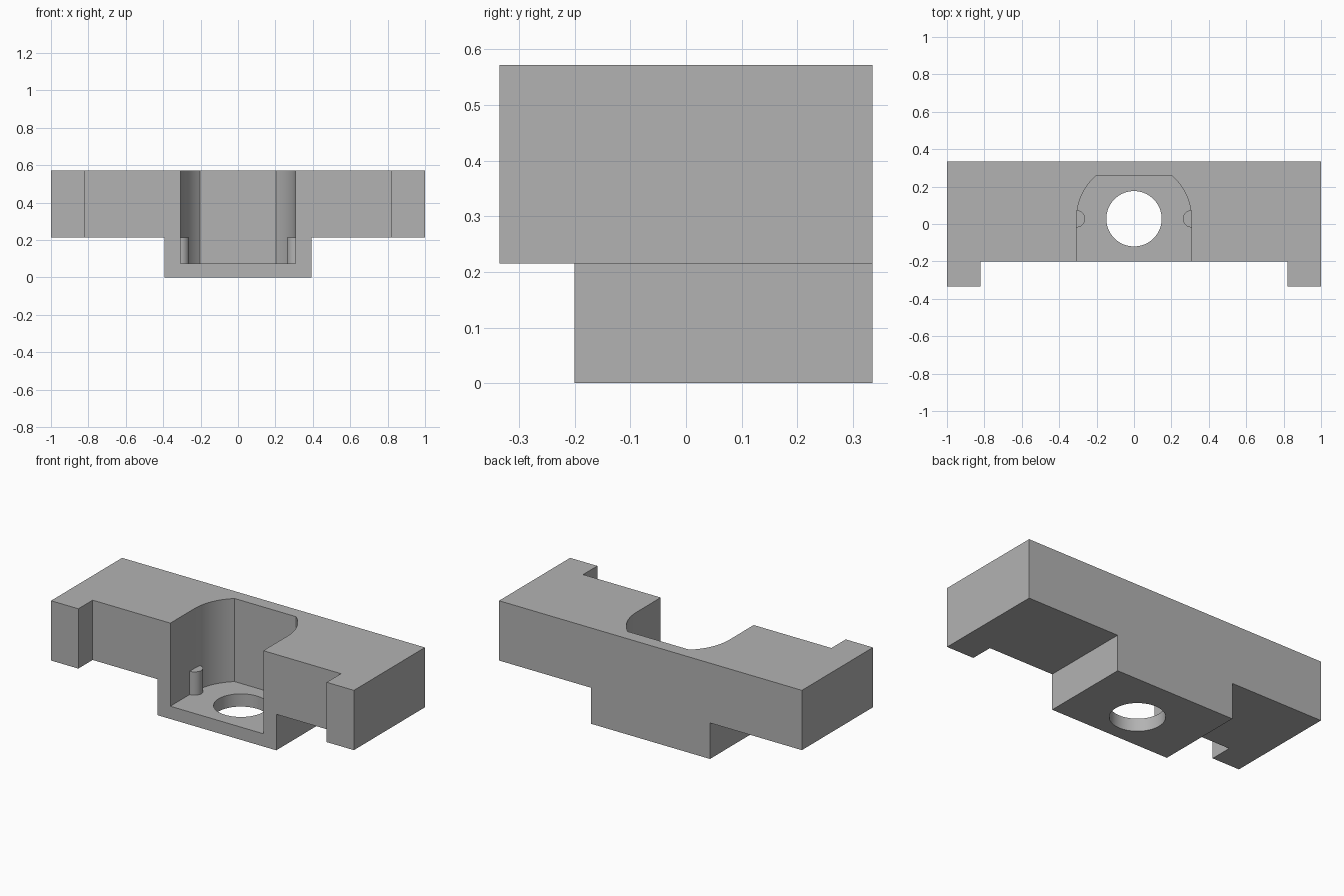
import bpy, bmesh
from math import sin, cos, pi, radians, asin
from mathutils import Matrix

cube = bpy.data.objects.get("Cube")
if cube:
    bpy.data.objects.remove(cube, do_unlink=True)

grey = bpy.data.materials.new("plain grey")
grey.use_nodes = True
colour = (0.45, 0.45, 0.45, 1)
grey.diffuse_color = colour
grey.node_tree.nodes["Principled BSDF"].inputs["Base Color"].default_value = colour


def prism(name, outline, low, high, along_y=False):
    """Extrude an outline: (x, y) along z, or (x, z) along y."""
    bm = bmesh.new()
    verts = [bm.verts.new((a, b, low)) for a, b in outline]
    face = bm.faces.new(verts)
    ext = bmesh.ops.extrude_face_region(bm, geom=[face])
    moved = [v for v in ext["geom"] if isinstance(v, bmesh.types.BMVert)]
    bmesh.ops.translate(bm, verts=moved, vec=(0, 0, high - low))
    if along_y:
        bm.transform(Matrix(((1, 0, 0, 0), (0, 0, 1, 0), (0, 1, 0, 0), (0, 0, 0, 1))))
    bmesh.ops.recalc_face_normals(bm, faces=bm.faces)
    mesh = bpy.data.meshes.new(name)
    bm.to_mesh(mesh)
    bm.free()
    mesh.materials.append(grey)
    obj = bpy.data.objects.new(name, mesh)
    bpy.context.collection.objects.link(obj)
    return obj


def arc(cx, cy, r, start, end, steps):
    return [(cx + r * cos(start + (end - start) * i / steps),
             cy + r * sin(start + (end - start) * i / steps)) for i in range(steps + 1)]


def circle(cx, cy, r, steps=48):
    return arc(cx, cy, r, 0, 2 * pi, steps)[:-1]


def activate(obj):
    bpy.ops.object.select_all(action="DESELECT")
    obj.select_set(True)
    bpy.context.view_layer.objects.active = obj


def cut(obj, cutter):
    cutter.hide_render = True
    activate(obj)
    mod = obj.modifiers.new("cut", "BOOLEAN")
    mod.operation = "DIFFERENCE"
    mod.solver = "EXACT"
    mod.object = cutter
    bpy.ops.object.modifier_apply(modifier=mod.name)
    bpy.data.objects.remove(cutter, do_unlink=True)


# Main body: wide bar with a narrower block hanging below
half = [(0.393, 0), (0.393, 0.215), (1, 0.215), (1, 0.572)]
body = prism("bracket_body", half + [(-x, z) for x, z in reversed(half)],
             -0.335, 0.335, along_y=True)

# Recess between the two front ears
cut(body, prism("front_recess", [(-0.82, -0.5), (0.82, -0.5), (0.82, -0.2), (-0.82, -0.2)], -0.5, 1))

# Pocket open to the front and top: straight sides, round shoulders, flat back
R, CY, FLOOR = 0.307, 0.028, 0.076
top_angle = asin((0.258 - CY) / R)
shoulder = arc(0, CY, R, 0, top_angle, 16)
side = [(R, -0.4)] + shoulder
cut(body, prism("pocket", side + [(-x, y) for x, y in reversed(side)], FLOOR, 1))

# Round opening through the pocket floor
cut(body, prism("floor_hole", circle(0, CY, 0.148, 64), -0.2, 0.2))

# Counterbored screw holes through the ears
for s in (-1, 1):
    cut(body, prism("screw_hole", circle(s * 0.911, 0.425, 0.054), -0.6, 0.6, along_y=True))
    cut(body, prism("counterbore", circle(s * 0.911, 0.425, 0.083), 0.28, 0.6, along_y=True))

parts = [body]

# Half-round pegs on the pocket walls
for s, name in ((1, "left_peg"), (-1, "right_peg")):
    outline = [(s * x, y) for x, y in arc(R, CY, 0.046, pi / 2, 1.5 * pi, 20)]
    parts.append(prism(name, outline, FLOOR, 0.215))

for obj in parts:
    activate(obj)
    bpy.ops.object.shade_smooth_by_angle(angle=radians(25))
